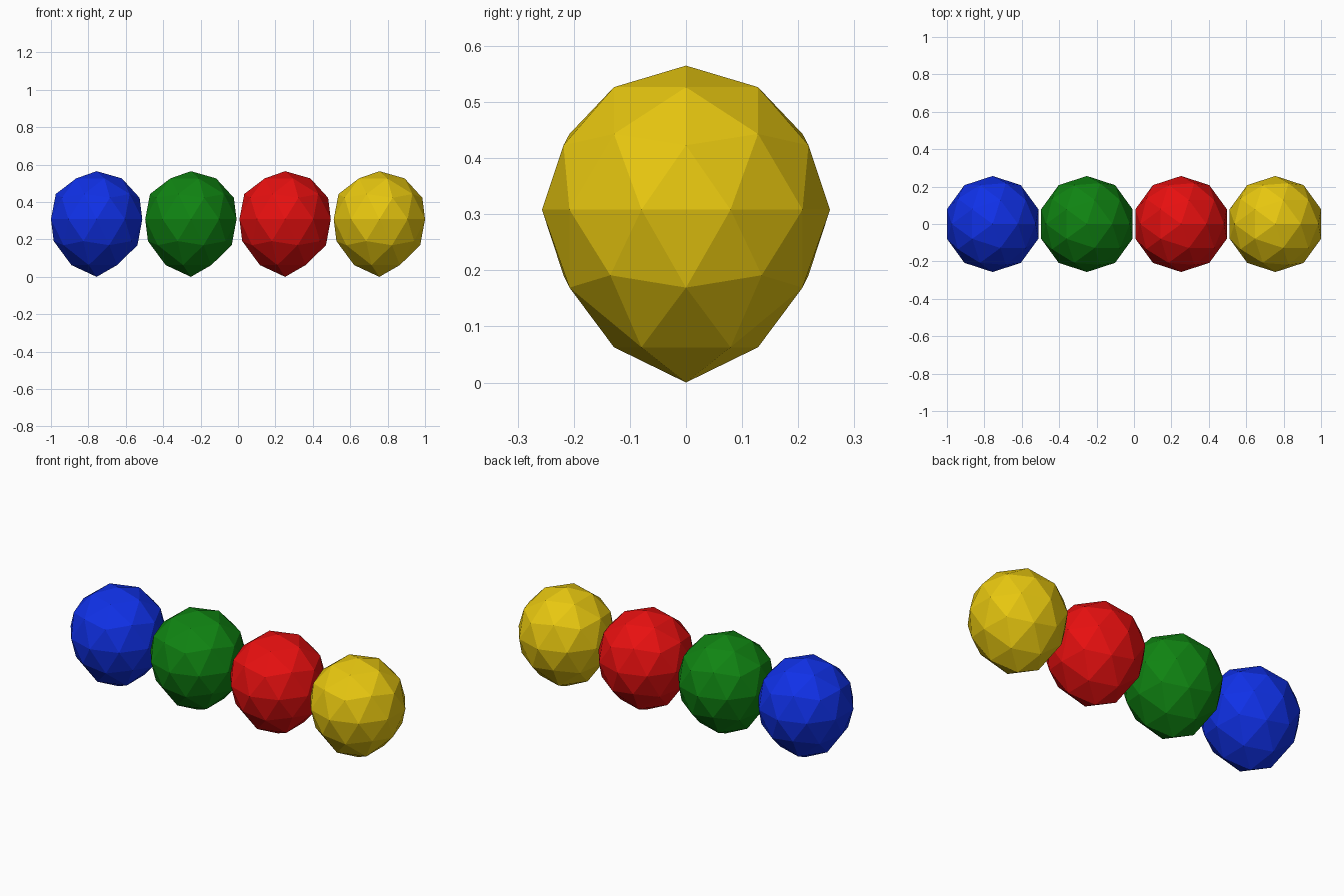
import bpy, bmesh

if "Cube" in bpy.data.objects:
    bpy.data.objects.remove(bpy.data.objects["Cube"])

R = 0.2567            # balloon radius
STRETCH = 0.2         # how far the bottom is drawn down, in radii
SPACING = 0.5039      # distance between neighbours


def balloon(name, colour, x):
    """Low-poly sphere with its underside drawn down to a point."""
    mat = bpy.data.materials.new(name.split("_")[0])
    mat.diffuse_color = (*colour, 1)
    mat.use_nodes = True
    mat.node_tree.nodes["Principled BSDF"].inputs["Base Color"].default_value = mat.diffuse_color
    bm = bmesh.new()
    bmesh.ops.create_icosphere(bm, subdivisions=2, radius=1)
    for v in bm.verts:
        if v.co.z < 0:
            v.co.z -= STRETCH * v.co.z ** 4
        v.co *= R
    mesh = bpy.data.meshes.new(name)
    bm.to_mesh(mesh)
    bm.free()
    mesh.materials.append(mat)
    ob = bpy.data.objects.new(name, mesh)
    ob.location = (x, 0, R * (1 + STRETCH))
    bpy.context.collection.objects.link(ob)


# Row of four balloons, left to right
row = [("blue_balloon", (0.005, 0.03, 0.8)),
       ("green_balloon", (0.005, 0.23, 0.006)),
       ("red_balloon", (0.8, 0.005, 0.005)),
       ("yellow_balloon", (0.8, 0.57, 0.005))]
for i, (name, colour) in enumerate(row):
    balloon(name, colour, (i - 1.5) * SPACING)
